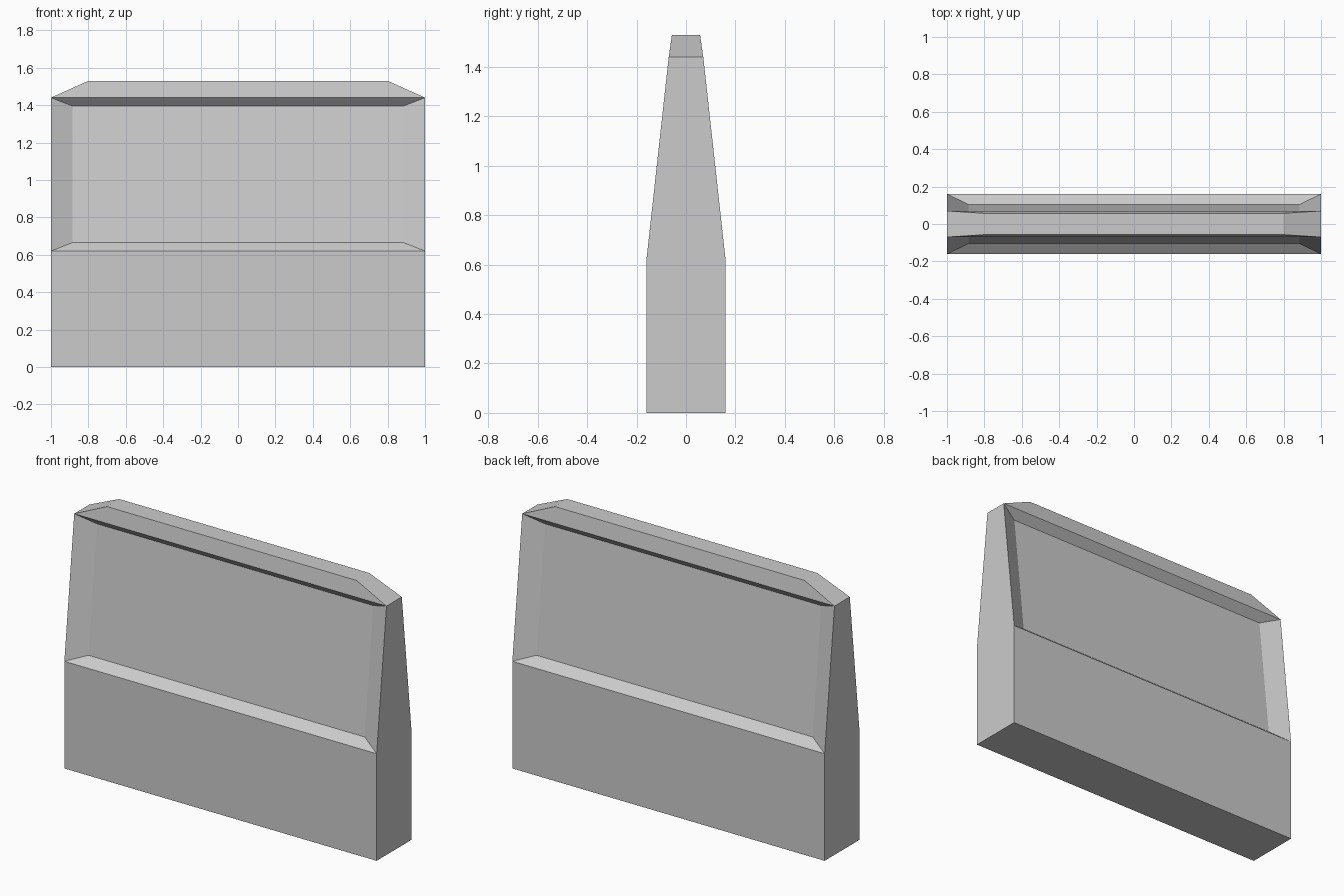
import bpy
import bmesh

cube = bpy.data.objects.get("Cube")
if cube:
    bpy.data.objects.remove(cube, do_unlink=True)

# Plain grey surface
grey = bpy.data.materials.new("light grey")
grey.use_nodes = True
colour = (0.6, 0.6, 0.6, 1)
grey.diffuse_color = colour
grey.node_tree.nodes["Principled BSDF"].inputs["Base Color"].default_value = colour

# Levels of the slab: half width, half depth, height
levels = [(1, 0.16, 0), (1, 0.16, 0.62), (1, 0.07, 1.44), (0.8, 0.057, 1.53)]
bm = bmesh.new()
rings = [[bm.verts.new((sx * w, sy * d, z))
          for sx, sy in ((-1, -1), (1, -1), (1, 1), (-1, 1))]
         for w, d, z in levels]

# Base, walls and cap
bm.faces.new(rings[0][::-1])
bm.faces.new(rings[-1])
panels = []
for level, (low, high) in enumerate(zip(rings, rings[1:])):
    for i in range(4):
        j = (i + 1) % 4
        face = bm.faces.new((low[i], low[j], high[j], high[i]))
        if level == 1 and i in (0, 2):
            panels.append(face)

# Recessed panel on the front and back: bevelled border sinking inwards
bmesh.ops.inset_individual(bm, faces=panels, thickness=0.001)
for face in panels:
    side = 1 if face.calc_center_median().y > 0 else -1
    middle = face.calc_center_median().z
    for v in face.verts:
        top = v.co.z > middle
        v.co = (0.885 if v.co.x > 0 else -0.885,
                side * (0.025 if top else 0.105),
                1.395 if top else 0.665)

# Merge the border into the panel's own outline
bmesh.ops.recalc_face_normals(bm, faces=bm.faces)
mesh = bpy.data.meshes.new("panelled_wall")
bm.to_mesh(mesh)
bm.free()
mesh.materials.append(grey)
wall = bpy.data.objects.new("panelled_wall", mesh)
bpy.context.collection.objects.link(wall)
